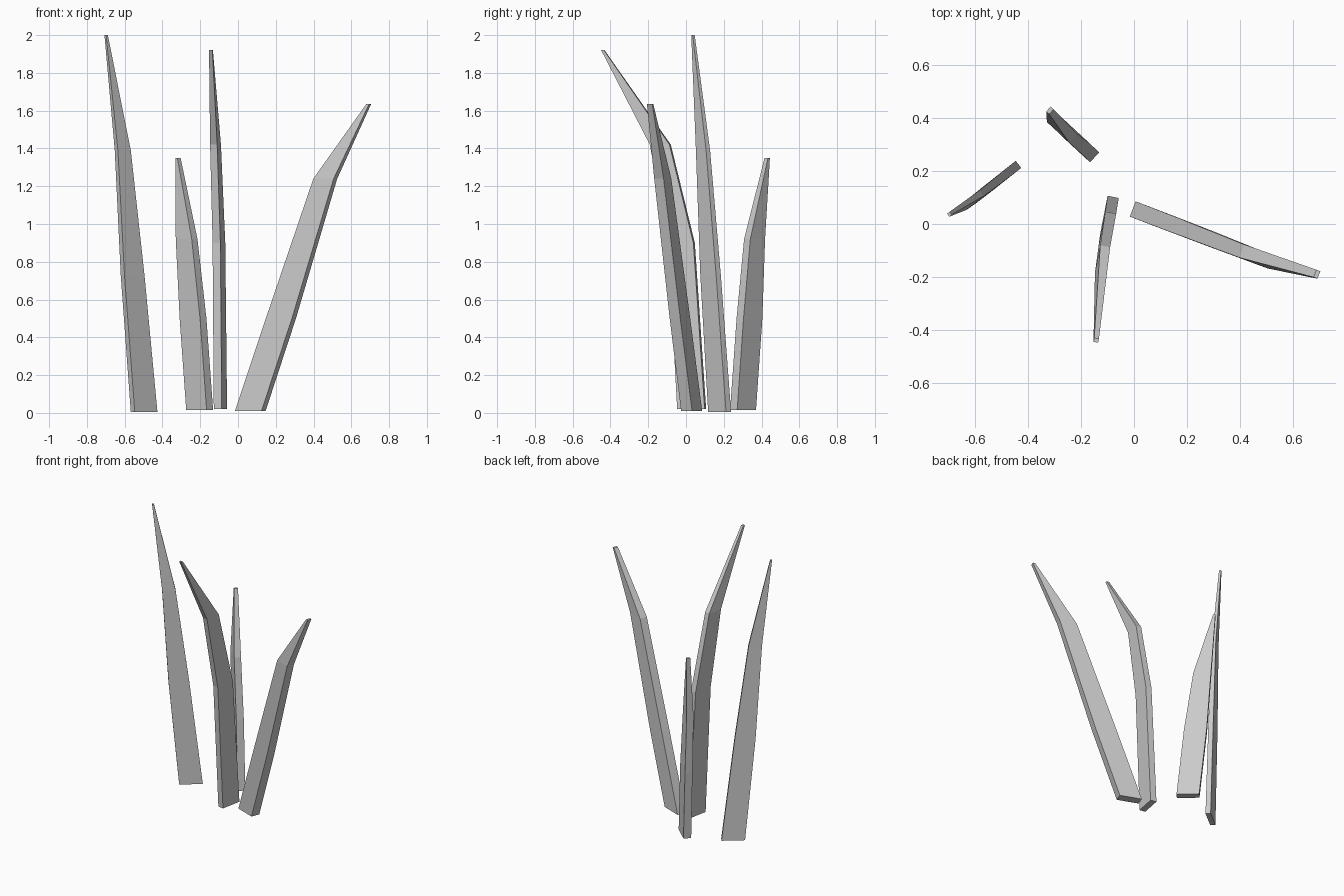
import bpy, bmesh
from mathutils import Vector


def grass_blade(name, lean, rings):
    """Loft flat rectangles; each ring is x, y, z, width (along lean), thickness."""
    u = Vector((lean[0], lean[1], 0)).normalized()
    v = Vector((-u.y, u.x, 0))
    bm = bmesh.new()
    loops = []
    for x, y, z, w, t in rings:
        c = Vector((x, y, z))
        loops.append([bm.verts.new(c + u * a * w / 2 + v * b * t / 2)
                      for a, b in ((-1, -1), (1, -1), (1, 1), (-1, 1))])
    for lo, hi in zip(loops, loops[1:]):
        for i in range(4):
            j = (i + 1) % 4
            bm.faces.new((lo[i], lo[j], hi[j], hi[i]))
    bm.faces.new(loops[0][::-1])
    bm.faces.new(loops[-1])
    bmesh.ops.recalc_face_normals(bm, faces=bm.faces)
    mesh = bpy.data.meshes.new(name)
    bm.to_mesh(mesh)
    bm.free()
    bpy.context.collection.objects.link(bpy.data.objects.new(name, mesh))


# Tall blade on the left
grass_blade("left_grass_blade", (-0.785, -0.62), [
    (-0.497, 0.178, 0.005, 0.153, 0.034), (-0.558, 0.13, 0.73, 0.135, 0.032),
    (-0.61, 0.09, 1.39, 0.087, 0.027), (-0.698, 0.037, 2.0, 0.012, 0.014)])

# Short blade at the back
grass_blade("back_grass_blade", (-0.735, 0.68), [
    (-0.203, 0.302, 0.015, 0.147, 0.051), (-0.238, 0.336, 0.5, 0.147, 0.05),
    (-0.272, 0.363, 0.92, 0.115, 0.045), (-0.318, 0.43, 1.35, 0.015, 0.025)])

# Blade bending to the front
grass_blade("front_grass_blade", (-0.19, -0.98), [
    (-0.093, 0.03, 0.02, 0.148, 0.043), (-0.101, -0.024, 0.9, 0.136, 0.042),
    (-0.119, -0.136, 1.42, 0.106, 0.038), (-0.143, -0.44, 1.92, 0.015, 0.018)])

# Wide leaning blade on the right
grass_blade("right_grass_blade", (0.934, -0.357), [
    (0.065, 0.03, 0.01, 0.15, 0.062), (0.227, -0.032, 0.5, 0.148, 0.06),
    (0.462, -0.123, 1.24, 0.115, 0.053), (0.692, -0.19, 1.635, 0.016, 0.03)])
